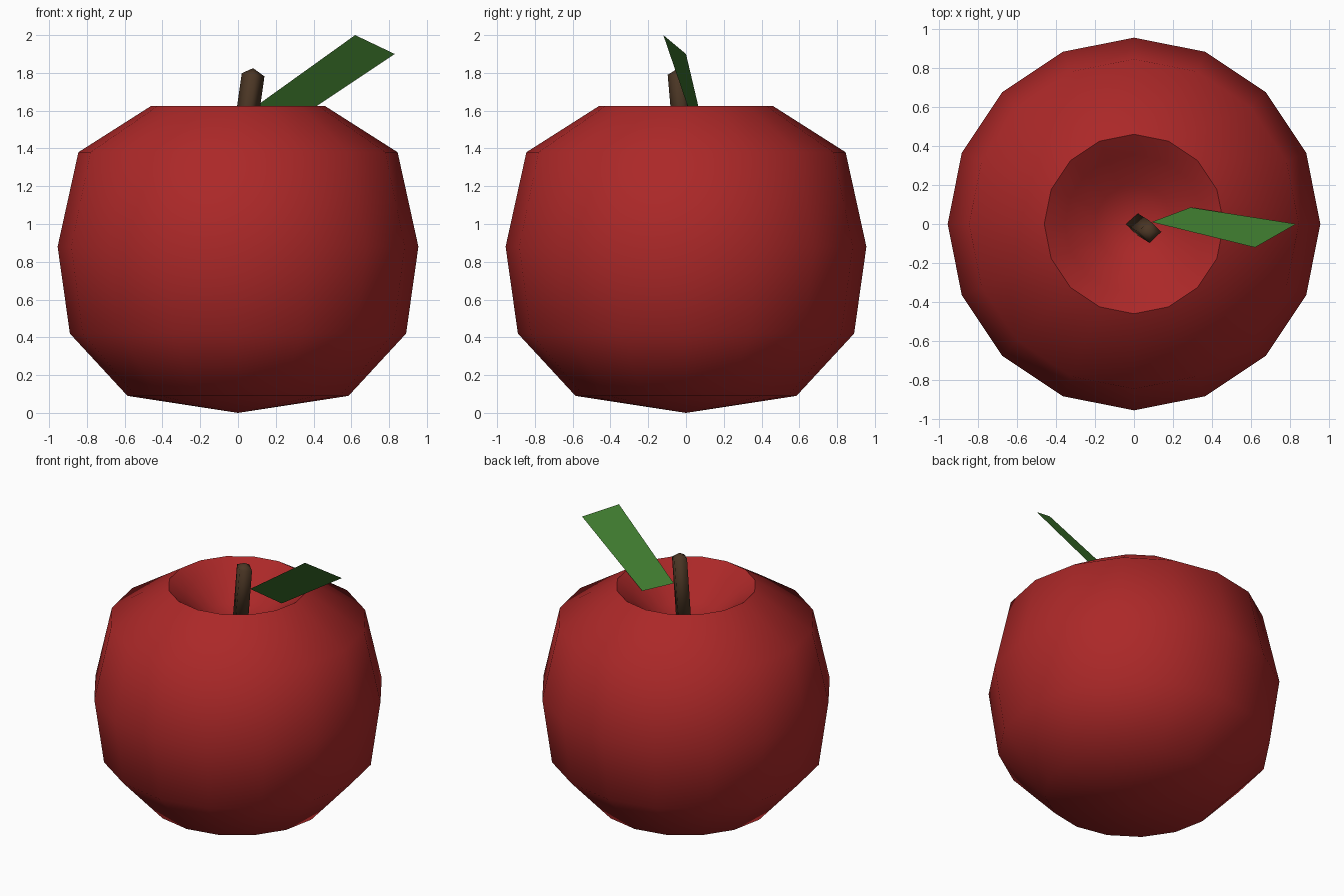
import bpy, bmesh, math
from mathutils import Vector

cube = bpy.data.objects.get("Cube")
if cube:
    bpy.data.objects.remove(cube)


def material(name, color):
    mat = bpy.data.materials.new(name)
    mat.use_nodes = True
    mat.diffuse_color = (*color, 1)
    bsdf = mat.node_tree.nodes["Principled BSDF"]
    bsdf.inputs["Base Color"].default_value = (*color, 1)
    bsdf.inputs["Roughness"].default_value = 0.8
    return mat


def add_object(name, bm, mat, smooth_angle=None):
    mesh = bpy.data.meshes.new(name)
    bm.to_mesh(mesh)
    bm.free()
    obj = bpy.data.objects.new(name, mesh)
    bpy.context.collection.objects.link(obj)
    mesh.materials.append(mat)
    if smooth_angle:
        bpy.ops.object.select_all(action="DESELECT")
        obj.select_set(True)
        bpy.context.view_layer.objects.active = obj
        bpy.ops.object.shade_smooth_by_angle(angle=math.radians(smooth_angle))
    return obj


red = material("apple red", (0.41, 0.021, 0.021))
brown = material("stem brown", (0.07, 0.037, 0.018))
green = material("leaf green", (0.053, 0.21, 0.03))

# Fruit body: a sixteen-sided lathe with a hollow at the top
profile = [(0, 0), (0.585, 0.09), (0.89, 0.42), (0.955, 0.88), (0.845, 1.38),
           (0.46, 1.625), (0.355, 1.55), (0.2, 1.42), (0, 1.35)]
bm = bmesh.new()
verts = [bm.verts.new((r, 0, z)) for r, z in profile]
edges = [bm.edges.new(pair) for pair in zip(verts, verts[1:])]
bmesh.ops.spin(bm, geom=verts + edges, cent=(0, 0, 0), axis=(0, 0, 1),
               angle=math.tau, steps=16, use_duplicate=False)
bmesh.ops.remove_doubles(bm, verts=bm.verts, dist=0.001)
bmesh.ops.recalc_face_normals(bm, faces=bm.faces)
add_object("fruit_body", bm, red, 60)

# Stem: a leaning square rod with a low pointed cap
bm = bmesh.new()
base, top = Vector((0.015, 0, 1.33)), Vector((0.08, -0.04, 1.79))
rings = []
for centre in (base, top):
    ring = []
    for i in range(4):
        a = i * math.pi / 2
        tilt = -0.14 * math.cos(a) * 0.06
        ring.append(bm.verts.new(centre + Vector((0.06 * math.cos(a), 0.057 * math.sin(a), tilt))))
    rings.append(ring)
apex = bm.verts.new(top + Vector((0, 0, 0.035)))
for i in range(4):
    j = (i + 1) % 4
    bm.faces.new((rings[0][i], rings[0][j], rings[1][j], rings[1][i]))
    bm.faces.new((rings[1][i], rings[1][j], apex))
bm.faces.new(reversed(rings[0]))
add_object("stem", bm, brown, 95)

# Leaf: one flat slanted blade
bm = bmesh.new()
corners = [(0.09, 0.01, 1.62), (0.62, -0.12, 2.0), (0.83, 0, 1.9), (0.29, 0.085, 1.54)]
leaf = bm.faces.new([bm.verts.new(c) for c in corners])
leaf.normal_update()
if leaf.normal.z < 0:
    leaf.normal_flip()
add_object("leaf", bm, green)
